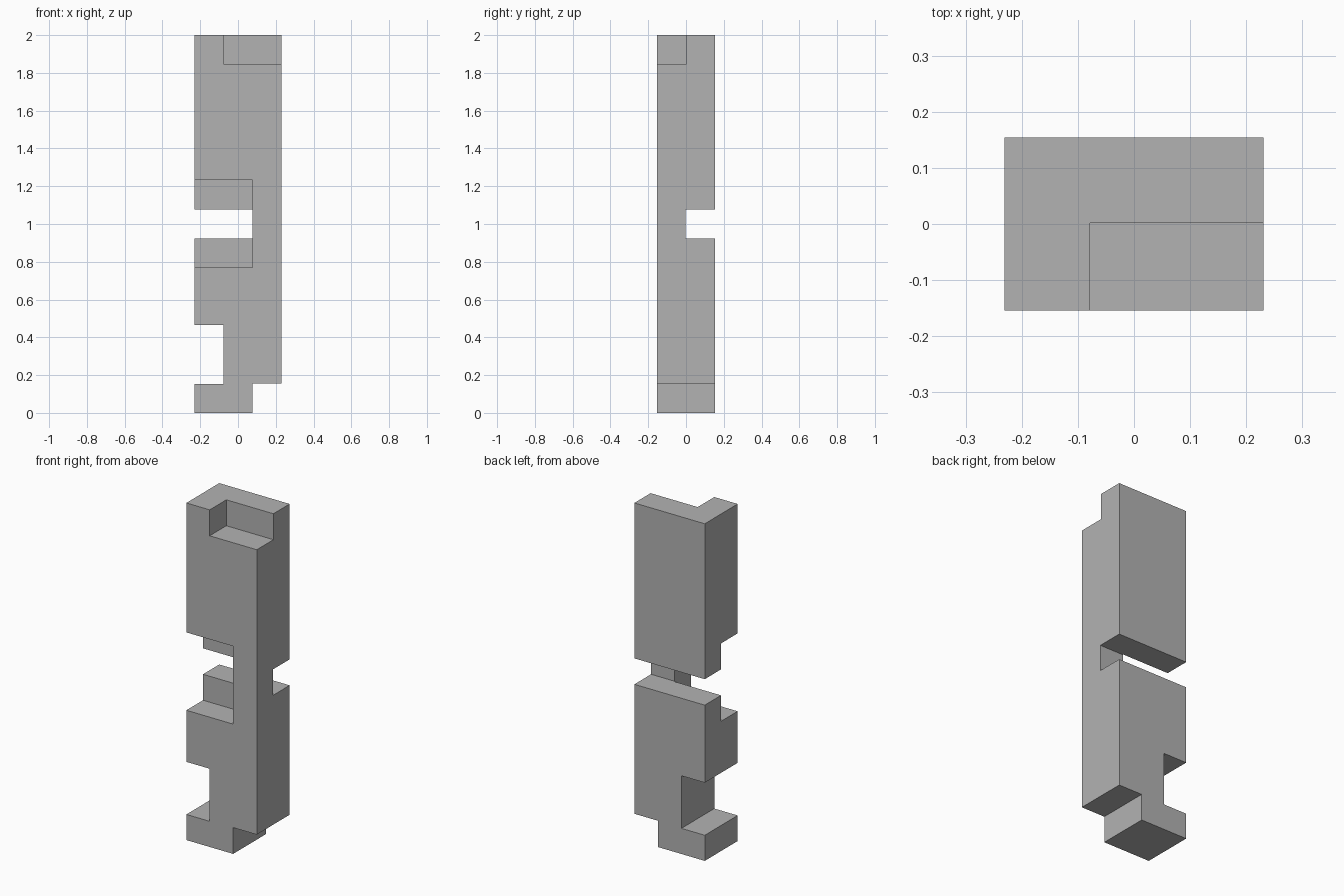
import bpy
from mathutils import Vector

default_cube = bpy.data.objects.get("Cube")
if default_cube:
    bpy.data.objects.remove(default_cube, do_unlink=True)

# Half width, half depth, height of the bar, and an overshoot for open cuts
W, D, H, OUT = 0.231, 0.154, 2.0, 0.3

grey = bpy.data.materials.new("plain grey")
grey.use_nodes = True
grey.diffuse_color = (0.45, 0.45, 0.45, 1)
grey.node_tree.nodes["Principled BSDF"].inputs["Base Color"].default_value = grey.diffuse_color


def box(name, x, y, z):
    """Box spanning the given (low, high) ranges."""
    low, high = (Vector(corner) for corner in zip(x, y, z))
    bpy.ops.mesh.primitive_cube_add(size=1)
    obj = bpy.context.object
    obj.name = name
    for v in obj.data.vertices:
        v.co = (low + high) / 2 + v.co * (high - low)
    obj.data.materials.append(grey)
    return obj


# Each notch is cut out of the solid bar
def notch(body, name, x, y, z):
    cutter = box(name, x, y, z)
    cutter.hide_render = True
    mod = body.modifiers.new(name, "BOOLEAN")
    mod.operation = "DIFFERENCE"
    mod.solver = "EXACT"
    mod.object = cutter
    bpy.context.view_layer.objects.active = body
    bpy.ops.object.modifier_apply(modifier=mod.name)
    bpy.data.objects.remove(cutter, do_unlink=True)


bar = box("notched_bar", (-W, W), (-D, D), (0, H))
across = (-W - OUT, W + OUT)
through = (-D - OUT, D + OUT)
front_half = (-D - OUT, 0.002)
back_half = (-0.002, D + OUT)

notch(bar, "top_corner_notch", (-0.078, W + OUT), front_half, (1.846, H + OUT))
notch(bar, "front_middle_notch", (-W - OUT, 0.076), front_half, (0.77, 1.232))
notch(bar, "back_middle_slot", across, back_half, (0.924, 1.078))
notch(bar, "lower_side_notch", (-W - OUT, -0.078), through, (0.152, 0.464))
notch(bar, "bottom_corner_notch", (0.076, W + OUT), through, (-OUT, 0.156))
